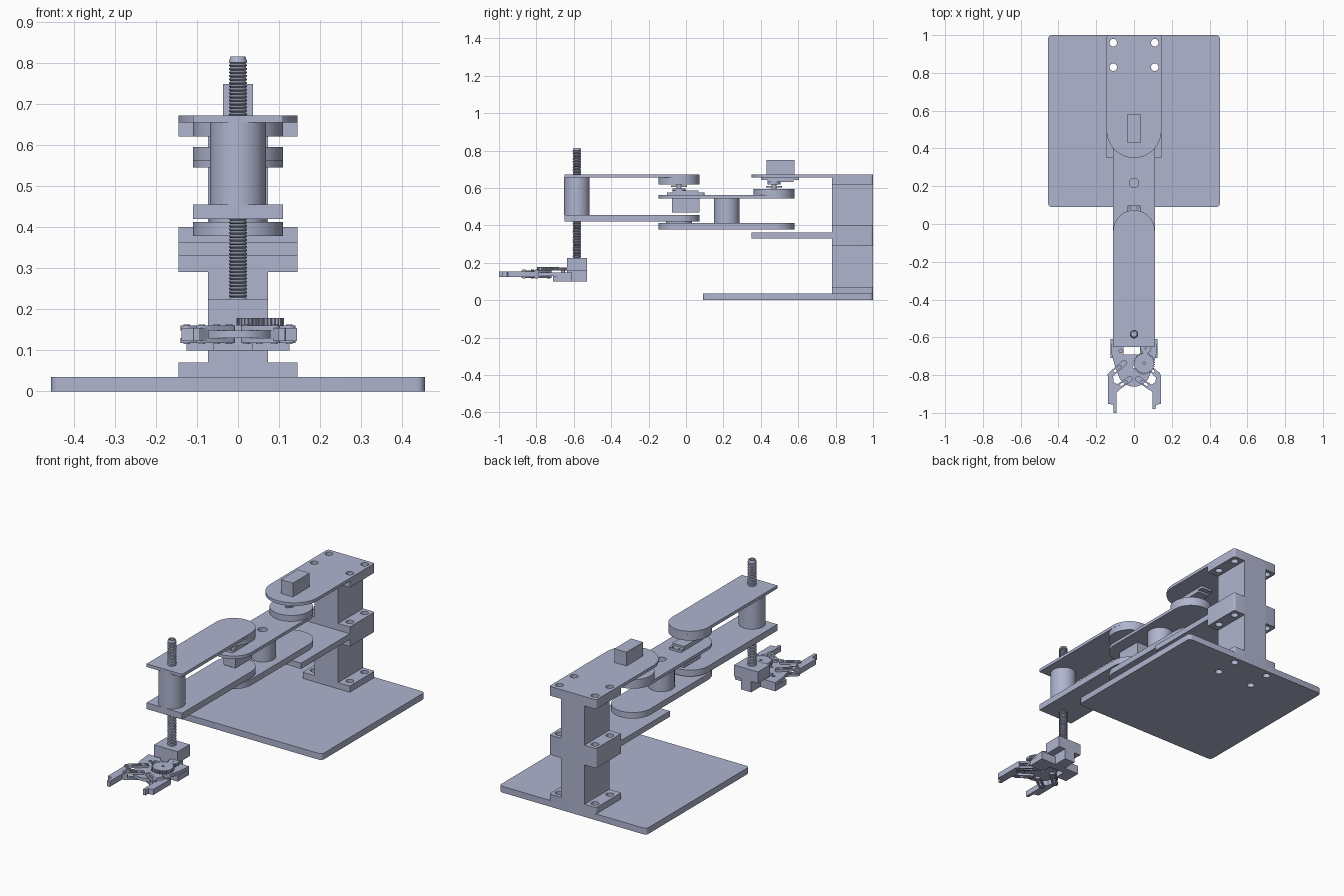
import bpy, bmesh, math

if "Cube" in bpy.data.objects:
    bpy.data.objects.remove(bpy.data.objects["Cube"])

# One grey-blue colour for the whole machine
COL = (0.43, 0.46, 0.62, 1)
mat = bpy.data.materials.new("grey_blue")
mat.use_nodes = True
mat.diffuse_color = COL
bsdf = next(n for n in mat.node_tree.nodes if n.type == 'BSDF_PRINCIPLED')
bsdf.inputs["Base Color"].default_value = COL
parts = []


def finish(name, bm):
    bmesh.ops.remove_doubles(bm, verts=bm.verts, dist=1e-5)
    bmesh.ops.recalc_face_normals(bm, faces=bm.faces)
    me = bpy.data.meshes.new(name)
    bm.to_mesh(me)
    bm.free()
    me.materials.append(mat)
    ob = bpy.data.objects.new(name, me)
    bpy.context.collection.objects.link(ob)
    parts.append(ob)
    return ob


def circle(x, y, r, n=40):
    return [(x + r * math.cos(2 * math.pi * i / n), y + r * math.sin(2 * math.pi * i / n))
            for i in range(n)]


def rrect(x0, x1, y0, y1, rf=0.0, rb=0.0):
    """Rectangle with rounded front (low y) and back (high y) corners."""
    pts = []
    for cx, cy, r, a in ((x1 - rb, y1 - rb, rb, 0), (x0 + rb, y1 - rb, rb, 90),
                         (x0 + rf, y0 + rf, rf, 180), (x1 - rf, y0 + rf, rf, 270)):
        n = 0 if r == 0 else max(4, int(r * 130))
        for i in range(n + 1):
            t = math.radians(a + 90 * i / max(n, 1))
            p = (cx + r * math.cos(t), cy + r * math.sin(t))
            if not pts or math.dist(p, pts[-1]) > 1e-4:
                pts.append(p)
    return pts


def capsule(a, b, r):
    """Round-ended bar from point a to point b."""
    t = math.atan2(b[1] - a[1], b[0] - a[0])
    pts = []
    for c, s in ((b, t - math.pi / 2), (a, t + math.pi / 2)):
        pts += [(c[0] + r * math.cos(s + math.pi * i / 8), c[1] + r * math.sin(s + math.pi * i / 8))
                for i in range(9)]
    return pts


def plate(name, outline, z0, z1, holes=()):
    """Flat part: outline with holes, extruded from z0 to z1."""
    cu = bpy.data.curves.new(name, 'CURVE')
    cu.dimensions = '2D'
    cu.fill_mode = 'BOTH'
    cu.extrude = (z1 - z0) / 2
    for loop in (outline, *holes):
        sp = cu.splines.new('POLY')
        sp.points.add(len(loop) - 1)
        for p, (x, y) in zip(sp.points, loop):
            p.co = (x, y, 0, 1)
        sp.use_cyclic_u = True
    tmp = bpy.data.objects.new("temp_curve", cu)
    bpy.context.collection.objects.link(tmp)
    dg = bpy.context.evaluated_depsgraph_get()
    me = bpy.data.meshes.new_from_object(tmp.evaluated_get(dg))
    bm = bmesh.new()
    bm.from_mesh(me)
    bmesh.ops.translate(bm, verts=bm.verts, vec=(0, 0, (z0 + z1) / 2))
    bpy.data.objects.remove(tmp)
    bpy.data.curves.remove(cu)
    bpy.data.meshes.remove(me)
    return finish(name, bm)


def box(name, x0, x1, y0, y1, z0, z1):
    return plate(name, rrect(x0, x1, y0, y1), z0, z1)


def disc(name, x, y, r, z0, z1, holes=()):
    return plate(name, circle(x, y, r), z0, z1, holes)


def gear(name, x, y, r, teeth, z0, z1):
    pts = []
    for i in range(teeth):
        for f, k in ((0, 0.88), (0.3, 1), (0.55, 1), (0.85, 0.88)):
            t = 2 * math.pi * (i + f) / teeth
            pts.append((x + r * k * math.cos(t), y + r * k * math.sin(t)))
    return plate(name, pts, z0, z1, [circle(x, y, r * 0.12, 12)])


# Base and column with drilled flanges
bolts = [circle(x, y, 0.02, 24) for x in (-0.11, 0.11) for y in (0.83, 0.96)]
plate("base_plate", rrect(-0.455, 0.455, 0.09, 1.0, 0.02, 0.02), 0, 0.035, bolts)
box("column", -0.073, 0.073, 0.78, 1.0, 0.035, 0.655)
for name, z0, z1 in (("column_foot", 0.035, 0.07), ("middle_flange", 0.29, 0.40),
                     ("top_flange", 0.62, 0.655)):
    plate(name, rrect(-0.145, 0.145, 0.78, 1.0, 0, 0.012), z0, z1, bolts)
box("shelf", -0.145, 0.145, 0.35, 0.785, 0.33, 0.362)
plate("top_plate", rrect(-0.145, 0.145, 0.35, 1.0, 0.1449, 0.012), 0.655, 0.672, bolts)

# Middle arm between shoulder and elbow
SHOULDER, ELBOW, POST = 0.47, -0.037, 0.217
arm = rrect(-0.11, 0.11, -0.147, 0.58, 0.1099, 0.1099)
plate("arm_upper_plate", arm, 0.545, 0.562, [circle(0, POST, 0.025)])
plate("arm_lower_plate", arm, 0.378, 0.412)
disc("arm_post", 0, POST, 0.068, 0.412, 0.545, [circle(0, POST, 0.025)])
disc("shoulder_disc", 0, SHOULDER, 0.11, 0.562, 0.595)
disc("elbow_spacer", 0, ELBOW, 0.07, 0.412, 0.42)

# Forearm
TIP = -0.583
fore = rrect(-0.11, 0.11, -0.65, 0.073, 0, 0.1099)
bore = [circle(0, TIP, 0.022)]
plate("forearm_upper_plate", fore, 0.655, 0.672, bore)
plate("forearm_lower_plate", fore, 0.42, 0.455, bore)
disc("elbow_disc", 0, ELBOW, 0.11, 0.62, 0.655)
disc("forearm_post", 0, TIP, 0.068, 0.455, 0.655, bore)


def servo(name, y, face, d):
    """Servo on shaft y; d is the direction of its shaft from the plate face."""
    c = y + 0.035

    def span(a, b):
        return sorted((face + d * a, face + d * b))
    box(name + "_body", -0.037, 0.037, c - 0.074, c + 0.074, *span(-0.094, 0))
    plate(name + "_ears", rrect(-0.037, 0.037, c - 0.1, c + 0.1, 0.006, 0.006), *span(0, 0.013),
          [circle(sx * 0.02, c + sy * 0.088, 0.006, 12) for sx in (-1, 1) for sy in (-1, 1)])
    box(name + "_neck", -0.037, 0.037, c - 0.07, c + 0.07, *span(0.013, 0.024))
    disc(name + "_gearbox", 0, y, 0.034, *span(0.024, 0.036))
    disc(name + "_shaft", 0, y, 0.014, *span(0.036, 0.06))
    plate(name + "_horn", capsule((0, y - 0.03), (0, y + 0.03), 0.012), *span(0.044, 0.052))


servo("shoulder_servo", SHOULDER, 0.655, -1)
servo("elbow_servo", ELBOW, 0.562, 1)

# Hollow threaded rod, turned from a zigzag profile
bm = bmesh.new()
Z0, Z1, PITCH = 0.22, 0.815, 0.0085
n = int((Z1 - Z0) / PITCH)
prof = [(0.013, Z0)]
for i in range(n):
    z = Z0 + i * PITCH
    prof += [(0.018, z), (0.0225, z + PITCH * 0.4), (0.0225, z + PITCH * 0.6)]
prof += [(0.018, Z1), (0.013, Z1)]
vs = [bm.verts.new((r, TIP, z)) for r, z in prof]
es = [bm.edges.new((vs[i], vs[(i + 1) % len(vs)])) for i in range(len(vs))]
bmesh.ops.spin(bm, geom=vs + es, cent=(0, TIP, 0), axis=(0, 0, 1),
               angle=2 * math.pi, steps=24, use_duplicate=False)
finish("threaded_rod", bm)

# Gripper mount
box("mount_block", -0.073, 0.073, -0.637, -0.53, 0.16, 0.225)
box("mount_stem", -0.032, 0.032, -0.637, -0.53, 0.10, 0.16)
box("bracket_bar", -0.125, 0.125, -0.65, -0.61, 0.10, 0.13)
for s, a, b in (("right", -0.125, -0.058), ("left", 0.035, 0.125)):
    box("bracket_" + s, a, b, -0.71, -0.65, 0.10, 0.13)

# Gripper body
half = [(0.125, -0.61), (0.118, -0.69), (0.10, -0.755), (0.075, -0.82), (0.045, -0.85), (0.015, -0.86)]
body = half + [(-x, y) for x, y in reversed(half)]
plate("gripper_body", body, 0.13, 0.148,
      [rrect(-0.055, 0.033, -0.692, -0.652), circle(-0.07, -0.672, 0.009, 16),
       circle(0, -0.755, 0.008, 16)])

# Gripper jaws and links, one set per side
finger = [(0.112, -0.79), (0.13, -0.785), (0.138, -0.81), (0.138, -0.952), (0.11, -0.957),
          (0.108, -1.0), (0.092, -1.0), (0.092, -0.892), (0.072, -0.872), (0.082, -0.852),
          (0.108, -0.838)]
for side, s in (("right", -1), ("left", 1)):
    def m(pts):
        return [(s * x, y) for x, y in pts]
    shape = [(x + (0.006 if s > 0 else 0), max(y, -0.98) if s > 0 else y) for x, y in finger]
    plate("finger_" + side, m(shape), 0.123, 0.154)
    for link, a, b in (("outer_link", (0.052, -0.735), (0.125, -0.8)),
                       ("inner_link", (0.022, -0.82), (0.088, -0.866))):
        mid = [(a[0] * (1 - t) + b[0] * t, a[1] * (1 - t) + b[1] * t) for t in (0.3, 0.7)]
        slot = [m(capsule(*mid, 0.006))]
        for lvl, z0, z1 in (("upper", 0.148, 0.16), ("lower", 0.118, 0.13)):
            plate(f"{link}_{lvl}_{side}", m(capsule(a, b, 0.015)), z0, z1, slot)
        for k, p in enumerate((a, b)):
            disc(f"{link}_pin_{k}_{side}", s * p[0], p[1], 0.008, 0.115, 0.163)

# Drive gears
gear("drive_gear", 0.054, -0.738, 0.058, 32, 0.16, 0.178)
disc("drive_gear_axle", 0.054, -0.738, 0.014, 0.14, 0.16)
gear("pinion_gear", 0.062, -0.658, 0.03, 16, 0.16, 0.176)
disc("pinion_axle", 0.062, -0.658, 0.01, 0.11, 0.16)

# Smooth round walls, keep sharp edges
for ob in bpy.context.view_layer.objects:
    ob.select_set(ob in parts)
bpy.context.view_layer.objects.active = parts[0]
bpy.ops.object.shade_smooth_by_angle(angle=math.radians(30))
